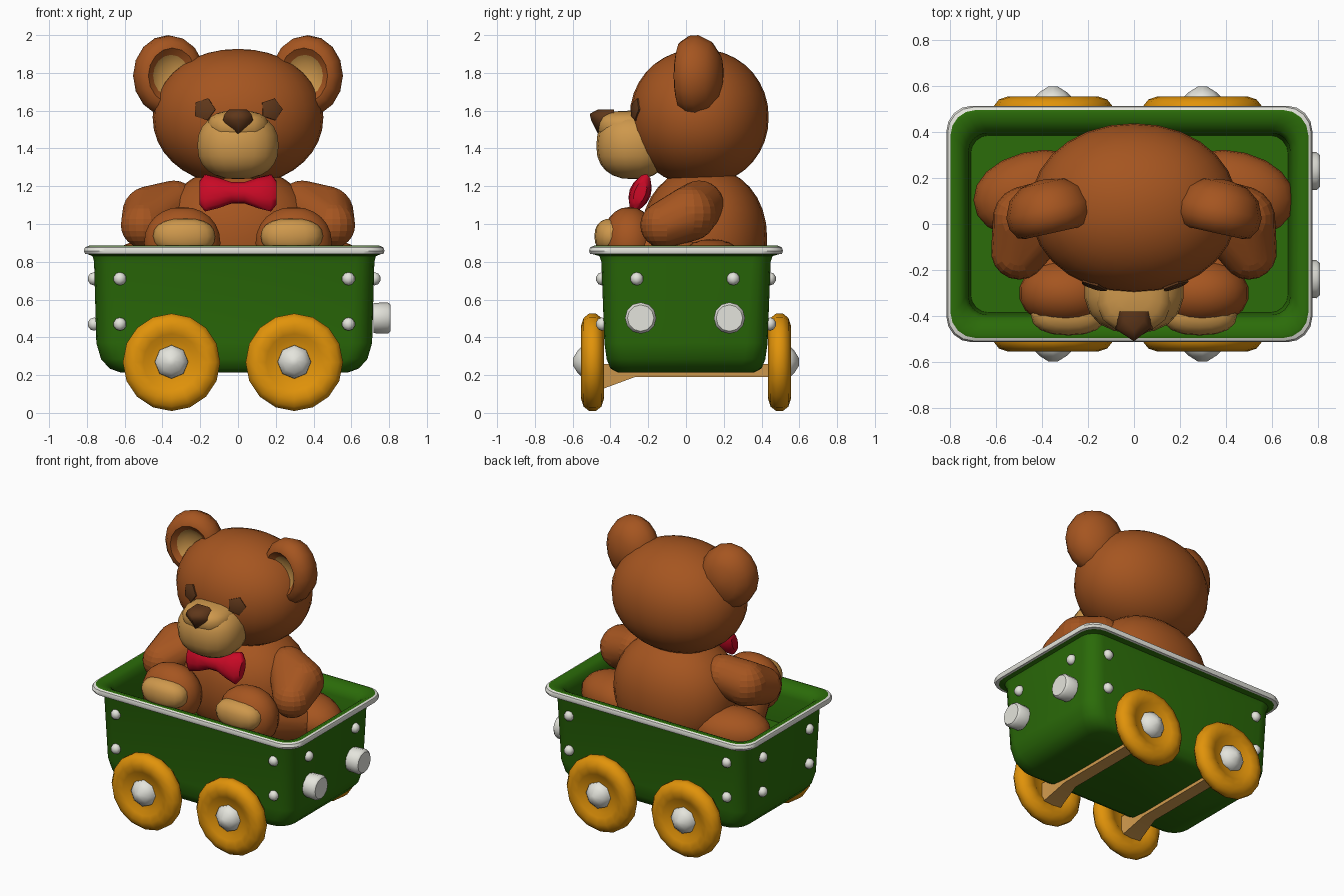
import bpy, bmesh
from math import sin, cos, pi
from mathutils import Matrix, Vector

if "Cube" in bpy.data.objects:
    bpy.data.objects.remove(bpy.data.objects["Cube"])


def material(name, *rgb):
    col = [(c / 255 / 12.92 if c < 11 else ((c / 255 + 0.055) / 1.055) ** 2.4) for c in rgb] + [1]
    m = bpy.data.materials.new(name)
    m.use_nodes = True
    m.diffuse_color = col
    m.node_tree.nodes["Principled BSDF"].inputs["Base Color"].default_value = col
    return m


FUR = material("brown fur", 165, 85, 32)
TAN = material("tan", 206, 152, 76)
DARK = material("dark brown", 95, 55, 26)
RED = material("red", 200, 9, 37)
GREEN = material("green paint", 43, 108, 9)
ORANGE = material("orange", 225, 147, 10)
WHITE = material("off white", 228, 228, 220)


def finish(name, bm, mats, angle=0.75):
    bmesh.ops.recalc_face_normals(bm, faces=bm.faces)
    me = bpy.data.meshes.new(name)
    bm.to_mesh(me)
    bm.free()
    ob = bpy.data.objects.new(name, me)
    bpy.context.collection.objects.link(ob)
    for m in mats:
        me.materials.append(m)
    bpy.ops.object.select_all(action='DESELECT')
    ob.select_set(True)
    bpy.context.view_layer.objects.active = ob
    bpy.ops.object.shade_smooth_by_angle(angle=angle)
    return ob


def loft(name, rings, mats, rule=lambda i: 0, angle=0.75):
    """Skin a list of equal point rings and cap both ends."""
    bm = bmesh.new()
    vs = [[bm.verts.new(p) for p in r] for r in rings]
    n = len(vs[0])
    for i in range(len(vs) - 1):
        for j in range(n):
            k = (j + 1) % n
            f = bm.faces.new((vs[i][j], vs[i][k], vs[i + 1][k], vs[i + 1][j]))
            f.material_index = rule(i)
    bm.faces.new(vs[0]).material_index = rule(0)
    bm.faces.new(vs[-1]).material_index = rule(len(vs) - 2)
    return finish(name, bm, mats, angle)


def lathe(name, profile, loc, axis, mats, rule=lambda i: 0, n=14, tall=1):
    """Turn (radius, height) points about an axis."""
    rot = Vector(axis).to_track_quat('Z', 'Y').to_matrix()
    rings = []
    for r, h in profile:
        pts = [rot @ Vector((r * cos(2 * pi * j / n), r * sin(2 * pi * j / n), h)) for j in range(n)]
        rings.append([Vector(loc) + Vector((p.x, p.y, p.z * tall)) for p in pts])
    return loft(name, rings, mats, rule)


def blob(name, loc, radii, mat, power=1.0, seg=20, turn=0):
    """Ellipsoid turned about z; a power under one makes it boxier."""
    bm = bmesh.new()
    bmesh.ops.create_uvsphere(bm, u_segments=seg, v_segments=max(4, seg * 2 // 3), radius=1)
    spin = Matrix.Rotation(turn, 3, 'Z')
    for v in bm.verts:
        p = [abs(c) ** power * (1 if c > 0 else -1) * r for c, r in zip(v.co, radii)]
        v.co = spin @ Vector(p) + Vector(loc)
    return finish(name, bm, [mat])


def limb(name, balls, mat):
    """Convex skin around a chain of (x, y, z, radius) balls."""
    bm = bmesh.new()
    for x, y, z, r in balls:
        bmesh.ops.create_uvsphere(bm, u_segments=18, v_segments=12, radius=r,
                                  matrix=Matrix.Translation((x, y, z)))
    out = bmesh.ops.convex_hull(bm, input=bm.verts[:])
    bmesh.ops.delete(bm, geom=[g for g in set(out["geom_interior"] + out["geom_unused"])
                               if isinstance(g, bmesh.types.BMVert)], context='VERTS')
    return finish(name, bm, [mat])


# Cart: rounded rectangles stacked up the outside, over the rim, down inside
CX = -0.02


def rounded_rect(hx, hy, z, r):
    pts = []
    for q, (sx, sy) in enumerate(((1, 1), (-1, 1), (-1, -1), (1, -1))):
        for k in range(5):
            a = (q + k / 4) * pi / 2
            pts.append((CX + sx * (hx - r) + r * cos(a), sy * (hy - r) + r * sin(a), z))
    return pts


cart = [(.60, .36, .213, .1), (.66, .40, .235, .11), (.705, .42, .285, .11), (.73, .432, .37, .11),
        (.742, .448, .80, .1), (.75, .458, .83, .1), (.775, .492, .84, .11), (.79, .508, .842, .11),
        (.796, .514, .858, .11), (.79, .508, .876, .11), (.778, .496, .882, .11), (.765, .485, .886, .1),
        (.735, .445, .873, .09), (.715, .412, .855, .09), (.70, .395, .81, .08), (.69, .386, .62, .08)]
loft("cart_body", [rounded_rect(*c) for c in cart], [GREEN, WHITE], lambda i: int(6 <= i <= 9))

# Rivets and headlights
for z in (.71, .47):
    for s in (-1, 1):
        for x in (-.625, .585):
            blob("side_rivet", (x, s * .445, z), (.035, .032, .035), WHITE, seg=8)
        for y in (-.26, .25):
            if s < 0 or z > .6:
                blob("end_rivet", (CX + s * .742, y, z), (.034, .035, .035), WHITE, seg=8)
for y in (-.24, .23):
    lathe("headlight", [(.08, 0), (.083, .075), (.07, .09)], (.718, y, .502), (1, 0, 0), [WHITE], n=12)

# Wheels, hubs and axles
tyre = [(.05, -.03), (.12, -.032), (.15, -.05), (.195, -.06), (.235, -.047), (.258, -.018),
        (.258, .018), (.235, .047), (.195, .06), (.15, .05), (.12, .032), (.05, .03)]
for x in (-.352, .298):
    for s in (-1, 1):
        lathe("wheel", tyre, (x, s * .495, .268), (0, s, 0), [ORANGE], n=16)
        lathe("wheel_hub", [(.09, 0), (.088, .05), (.06, .078), (.02, .103)],
              (x, s * .495, .27), (0, s, 0), [WHITE], n=8)
    loft("axle", [[(x - w, y, z0), (x + w, y, z0), (x + w, y, .26), (x - w, y, .26)]
                  for y, z0, w in ((-.46, .12, .07), (-.27, .19, .045), (.46, .19, .045))], [TAN], angle=.5)

# Bear torso and head
blob("torso", (0, .095, .92), (.42, .335, .38), FUR, .93, 24)
blob("head", (0, .07, 1.565), (.452, .368, .362), FUR, .97, 28)
blob("muzzle", (0, -.28, 1.415), (.218, .195, .178), TAN, .85, 18)
blob("muzzle_bridge", (0, -.30, 1.515), (.165, .168, .085), TAN, .75, 14)

# Nose: a wedge, wide on top and narrow below, pointing forward
loft("nose", [[(-w, -.38, z), (-w, back, z), (0, tip, z), (w, back, z), (w, -.38, z)]
              for z, w, back, tip in ((1.48, .025, -.45, -.468), (1.55, .08, -.458, -.502),
                                      (1.583, .07, -.455, -.51), (1.607, .045, -.42, -.465))],
     [DARK], angle=1.2)

for s in (-1, 1):
    # Ears face forward and slightly inward, with a tan hollow
    lathe("ear", [(.02, -.13), (.10, -.115), (.16, -.07), (.19, 0), (.187, .05), (.16, .095),
                  (.13, .105), (.098, .075), (.06, .05), (.01, .042)],
          (s * .37, .065, 1.785), (-s * .22, -1, 0), [FUR, TAN], lambda i: int(i >= 7), 16, 1.13)
    lathe("eye", [(.058, -.03), (.062, .002), (.045, .009)], (s * .178, -.269, 1.607),
          (s * .34, -1, .12), [DARK], n=5)
    # Arms rest beside the belly, legs point forward
    limb("arm", [(s * .34, .07, 1.10, .13), (s * .47, .02, 1.055, .145), (s * .50, -.12, .995, .122)], FUR)
    blob("hip", (s * .44, .135, .77), (.262, .18, .15), FUR, .95, 18, -s * .25)
    limb("leg", [(s * .44, .0, .78, .13), (s * .32, -.24, .85, .14)], FUR)
    blob("foot", (s * .295, -.30, .90), (.205, .145, .19), FUR, .95, 18)
    blob("foot_pad", (s * .285, -.39, .935), (.165, .095, .095), TAN, .85, 16)

# Bow tie: flat ellipses along x, pinched at the middle
half = [(.205, .065, .03), (.175, .105, .05), (.10, .085, .058), (.035, .058, .055)]
spans = [(-x, h, d) for x, h, d in half] + half[::-1]
tilt = Matrix.Translation((0, -.243, 1.165)) @ Matrix.Rotation(-.35, 4, 'X')
loft("bow_tie", [[tilt @ Vector((x, d * cos(a), h * sin(a)))
                  for a in (2 * pi * k / 12 for k in range(12))] for x, h, d in spans], [RED])
